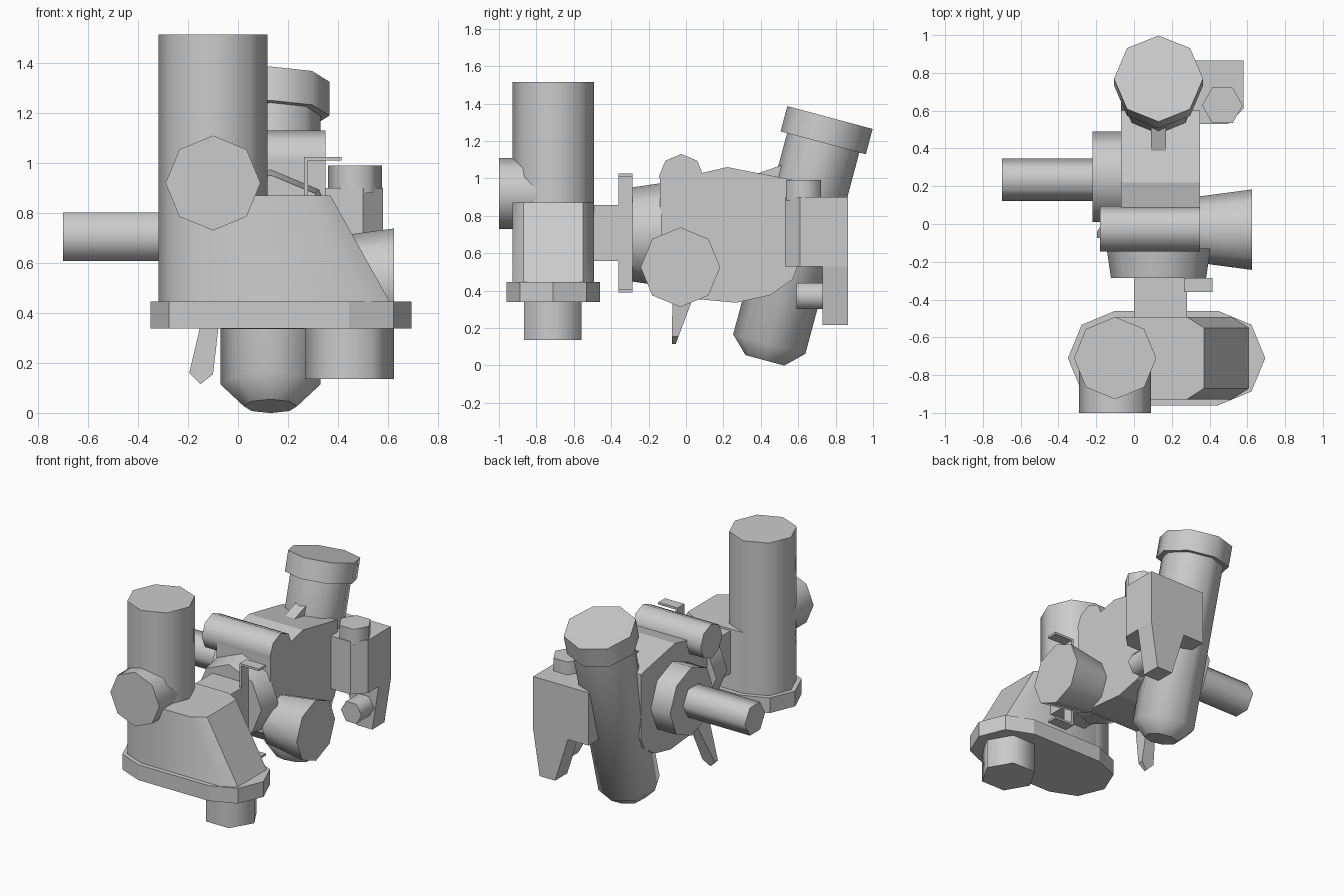
import bpy, bmesh
from math import cos, sin, pi, radians
from mathutils import Vector

if "Cube" in bpy.data.objects:
    bpy.data.objects.remove(bpy.data.objects["Cube"])


def loft(name, loops, smooth=0):
    """Skin a list of equal-length point loops and cap both ends."""
    bm = bmesh.new()
    rings = [[bm.verts.new(p) for p in loop] for loop in loops]
    n = len(rings[0])
    for a, b in zip(rings, rings[1:]):
        for i in range(n):
            j = (i + 1) % n
            bm.faces.new((a[i], a[j], b[j], b[i]))
    bm.faces.new(rings[0][::-1])
    bm.faces.new(rings[-1])
    bmesh.ops.recalc_face_normals(bm, faces=bm.faces)
    me = bpy.data.meshes.new(name)
    bm.to_mesh(me)
    bm.free()
    ob = bpy.data.objects.new(name, me)
    bpy.context.collection.objects.link(ob)
    if smooth:
        bpy.ops.object.select_all(action='DESELECT')
        ob.select_set(True)
        bpy.context.view_layer.objects.active = ob
        bpy.ops.object.shade_smooth_by_angle(angle=radians(smooth))
    return ob


def lathe(name, origin, axis, stations, n=8):
    """Round part along axis; stations are (distance, radius)."""
    o, d = Vector(origin), Vector(axis).normalized()
    u = Vector((0, 1, 0)) if abs(d.x) > 0.9 else Vector((1, 0, 0))
    v = d.cross(u)
    ang = [2 * pi * i / n for i in range(n)]
    loops = [[o + d * t + (u * cos(a) + v * sin(a)) * r for a in ang] for t, r in stations]
    return loft(name, loops, 360 / n + 1)


def extrude(name, pts, plane, lo, hi, smooth=0):
    """Extrude a 2D outline in the xy, xz or yz plane."""
    put = {'xy': lambda p, h: (p[0], p[1], h),
           'xz': lambda p, h: (p[0], h, p[1]),
           'yz': lambda p, h: (h, p[0], p[1])}[plane]
    return loft(name, [[put(p, h) for p in pts] for h in (lo, hi)], smooth)


def rect(a0, a1, b0, b1):
    return [(a0, b0), (a1, b0), (a1, b1), (a0, b1)]


X, Y, Z = (1, 0, 0), (0, 1, 0), (0, 0, 1)

# carburettor at the front
lathe("carburettor_barrel", (-0.10, -0.71, 0), Z, [(0.40, 0.218), (1.515, 0.218)])
lathe("carburettor_inlet", (-0.10, -1.0, 0.92), Y, [(0, 0.19), (0.29, 0.19)])
lathe("carburettor_drain", (0.447, -0.712, 0.135), Z, [(0, 0.178), (0.25, 0.178)], 6)


def bowl_loop(x, z):
    cx, cy, r = -0.10, -0.71, 0.218
    left = [(cx + r * cos(a), cy + r * sin(a), z) for a in [pi / 2 + i * pi / 4 for i in range(5)]]
    return left + [(x - 0.09, cy - r, z), (x, -0.87, z), (x, -0.55, z), (x - 0.09, cy + r, z)]


loft("carburettor_bowl", [bowl_loop(0.61, 0.44), bowl_loop(0.37, 0.87)], 46)
R = 0.25
flange = [(-0.10 + R * cos(a), -0.71 + R * sin(a)) for a in [pi / 2 + i * pi / 4 for i in range(5)]]
flange += [(0.445 + R * cos(a), -0.71 + R * sin(a)) for a in [-pi / 2 + i * pi / 4 for i in range(5)]]
extrude("bowl_flange", flange, 'xy', 0.338, 0.445)

# intake neck, channel bracket and cylinder head
extrude("intake_neck", rect(0.0, 0.28, 0.557, 0.857), 'xz', -0.55, -0.27)
channel = [(0.265, 0.39), (0.415, 0.39), (0.415, 0.405), (0.28, 0.405),
           (0.28, 1.01), (0.415, 1.01), (0.415, 1.025), (0.265, 1.025)]
extrude("channel_bracket", channel, 'xz', -0.36, -0.285)
lathe("cylinder_head", (0.13, -0.285, 0.70), Y, [(0, 0.252), (0.155, 0.275)])

# main housing with its rounded top shaft cover
housing = [(-0.14, 1.02), (-0.14, 0.46), (-0.06, 0.37), (0.0, 0.36), (0.27, 0.335), (0.45, 0.375),
           (0.57, 0.46), (0.60, 0.54), (0.60, 0.985), (0.53, 1.0), (0.22, 1.06), (0.09, 1.03)]
extrude("main_housing", housing, 'yz', -0.07, 0.35)
lathe("shaft_cover", (-0.18, -0.025, 1.01), X, [(0, 0.12), (0.53, 0.12)])

# side cover with shaft, side trumpet, lever
lathe("side_cover", (-0.22, 0.25, 0.705), X, [(0, 0.24), (0.18, 0.24)])
lathe("output_shaft", (-0.70, 0.235, 0.705), X, [(0, 0.112), (0.50, 0.112)], 6)
lathe("side_trumpet", (0.33, -0.03, 0.525), X, [(0, 0.174), (0.295, 0.213)])
lever = [(-0.15, 0.115, -0.075, -0.055), (-0.195, 0.16, -0.075, -0.04), (-0.115, 0.50, -0.07, 0.09),
         (-0.06, 0.50, -0.07, 0.09), (-0.10, 0.155, -0.075, -0.04)]
loft("lever", [[(x, y0, z) for x, z, y0, y1 in lever], [(x, y1, z) for x, z, y0, y1 in lever]])

# slanted filter tube with its cap and mounting tab
tilt = (0, sin(radians(15)), cos(radians(15)))
foot = (0.13, 0.422, 0.027)
lathe("slanted_tube", foot, tilt, [(0, 0.107), (0.09, 0.20), (1.22, 0.20)])
lathe("tube_cap", foot, tilt, [(1.204, 0.236), (1.344, 0.236)])
tab = [(0.38, 1.0), (0.38, 1.025), (0.51, 1.07), (0.64, 1.11), (0.64, 0.96)]
extrude("mounting_tab", tab, 'yz', 0.09, 0.17)

# side reservoir box with leg, cap and nozzle
box = [(0.15, 0.53), (0.50, 0.53), (0.58, 0.61), (0.58, 0.865), (0.15, 0.865)]
extrude("reservoir_box", box, 'xy', 0.53, 0.90)
leg = [(0.58, 0.53), (0.53, 0.215), (0.41, 0.215), (0.31, 0.53)]
extrude("reservoir_leg", leg, 'xz', 0.73, 0.865)
lathe("reservoir_cap", (0.468, 0.628, 0.88), Z, [(0, 0.108), (0.11, 0.108)], 6)
lathe("reservoir_nozzle", (0.465, 0.59, 0.37), Y, [(0, 0.08), (0.16, 0.08)], 6)
